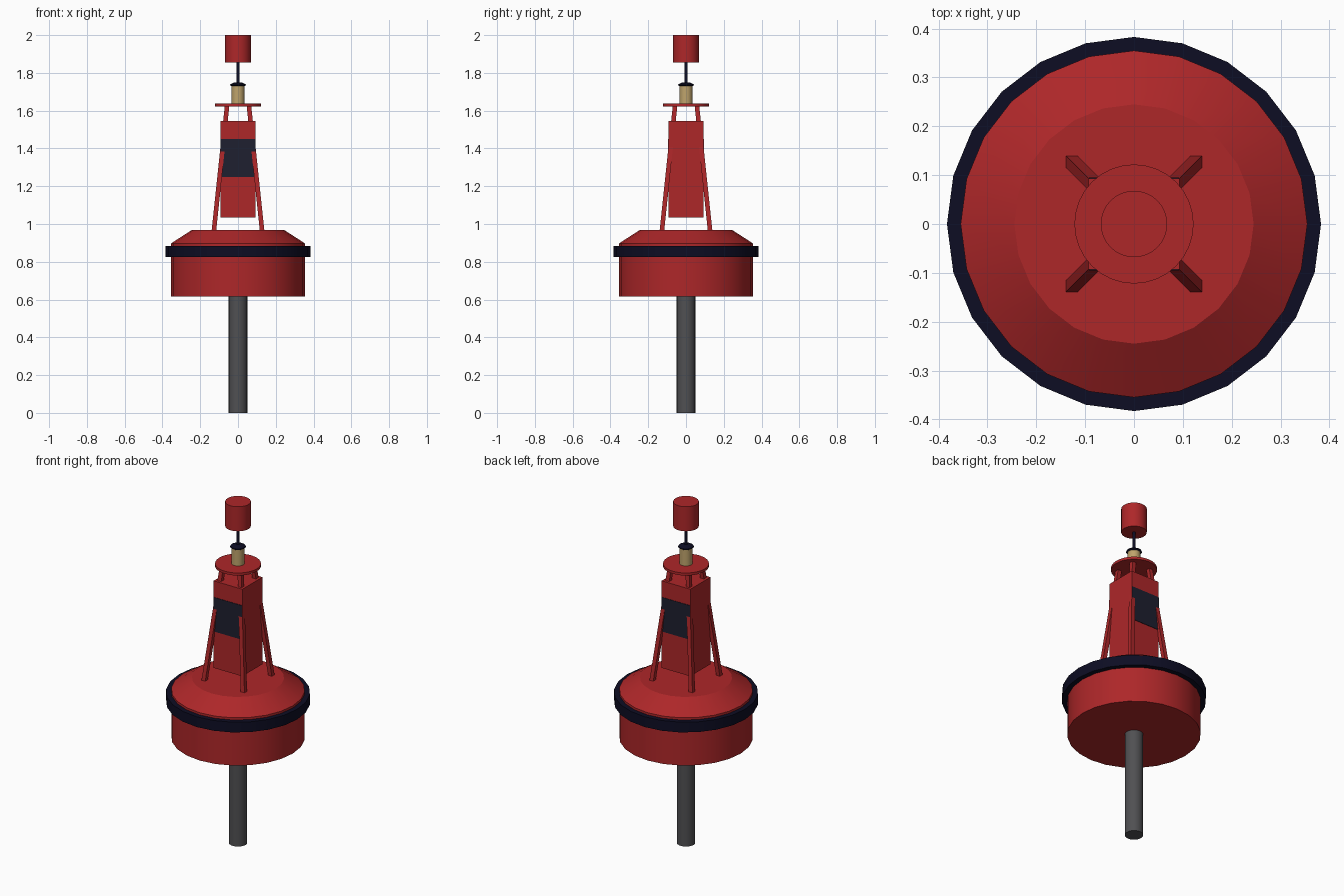
import bpy, bmesh, math
from mathutils import Vector

if "Cube" in bpy.data.objects:
    bpy.data.objects.remove(bpy.data.objects["Cube"])


def material(name, rgb):
    m = bpy.data.materials.new(name)
    m.diffuse_color = (*rgb, 1)
    m.use_nodes = True
    m.node_tree.nodes["Principled BSDF"].inputs["Base Color"].default_value = m.diffuse_color
    return m


RED = material("buoy_red", (0.42, 0.02, 0.022))
NAVY = material("rubber_navy", (0.004, 0.004, 0.017))
SLATE = material("panel_slate", (0.013, 0.014, 0.029))
GREY = material("tube_grey", (0.08, 0.08, 0.085))
TAN = material("lantern_tan", (0.52, 0.37, 0.15))


def finish(name, bm, mat, smooth=False):
    bmesh.ops.recalc_face_normals(bm, faces=bm.faces[:])
    me = bpy.data.meshes.new(name)
    bm.to_mesh(me)
    bm.free()
    me.materials.append(mat)
    ob = bpy.data.objects.new(name, me)
    bpy.context.collection.objects.link(ob)
    if smooth:
        bpy.ops.object.select_all(action='DESELECT')
        ob.select_set(True)
        bpy.context.view_layer.objects.active = ob
        bpy.ops.object.shade_smooth_by_angle(angle=math.radians(25))
    return ob


def turned(name, profile, mat, sides=24):
    """Closed solid turned about z from (radius, height) points."""
    bm = bmesh.new()
    rings = []
    for r, z in profile:
        rings.append([bm.verts.new((r * math.cos(2 * math.pi * i / sides),
                                    r * math.sin(2 * math.pi * i / sides), z))
                      for i in range(sides)])
    for a, b in zip(rings, rings[1:]):
        for i in range(sides):
            j = (i + 1) % sides
            bm.faces.new((a[i], a[j], b[j], b[i]))
    bm.faces.new(rings[0])
    bm.faces.new(rings[-1])
    return finish(name, bm, mat, True)


def box(name, centre, size, mat):
    bm = bmesh.new()
    bmesh.ops.create_cube(bm, size=1)
    for v in bm.verts:
        v.co = Vector([c + p * s for c, p, s in zip(centre, v.co, size)])
    return finish(name, bm, mat)


# Tail tube, float hull and fender
turned("tail_tube", [(0.049, 0), (0.049, 0.64)], GREY)
turned("float_hull", [(0.355, 0.617), (0.355, 0.897), (0.245, 0.968)], RED)
turned("fender_ring", [(0.383, 0.824), (0.383, 0.884)], NAVY)

# Tower housing with dark panels front and back
box("tower_housing", (0, 0, 1.29), (0.186, 0.186, 0.51), RED)
for label, s in (("front", -1), ("back", 1)):
    box(label + "_panel", (0, s * 0.093, 1.35), (0.185, 0.005, 0.2), SLATE)

# Four splayed legs, square in section
for label, sx, sy in (("front_left", -1, -1), ("front_right", 1, -1),
                      ("back_left", -1, 1), ("back_right", 1, 1)):
    bm = bmesh.new()
    bmesh.ops.create_cube(bm, size=1)
    for v in bm.verts:
        off, z = (0.128, 0.96) if v.co.z < 0 else (0.058, 1.625)
        v.co = (sx * off + v.co.x * 0.024, sy * off + v.co.y * 0.024, z)
    finish(label + "_leg", bm, RED)

# Lantern platform, lantern, cap, rod and can topmark
turned("platform", [(0.122, 1.622), (0.122, 1.637)], RED, 32)
turned("lantern", [(0.034, 1.637), (0.034, 1.735)], TAN)
turned("lantern_cap", [(0.034, 1.73), (0.042, 1.735), (0.04, 1.74), (0.02, 1.75)], NAVY)
turned("topmark_rod", [(0.008, 1.745), (0.008, 1.86)], NAVY, 12)
turned("can_topmark", [(0.068, 1.856), (0.068, 2.0)], RED, 32)
